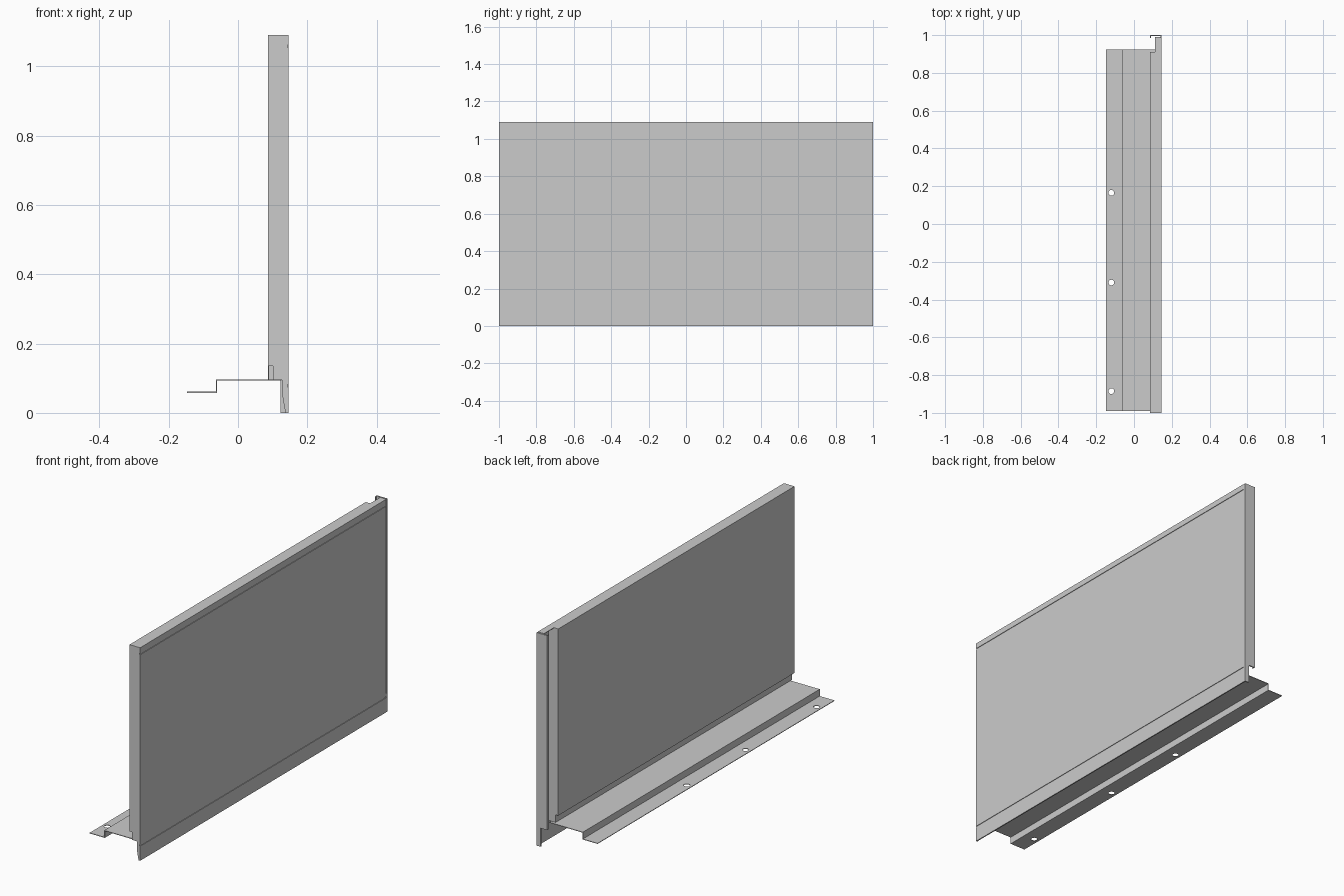
import bpy, bmesh

if "Cube" in bpy.data.objects:
    bpy.data.objects.remove(bpy.data.objects["Cube"])


def prism(name, pts, lo, hi, axis="y"):
    """Extrude a closed profile: (x, z) points along y, or (x, y) points along z."""
    bm = bmesh.new()
    place = (lambda p: (p[0], lo, p[1])) if axis == "y" else (lambda p: (p[0], p[1], lo))
    face = bm.faces.new([bm.verts.new(place(p)) for p in pts])
    new = bmesh.ops.extrude_face_region(bm, geom=[face])["geom"]
    shift = (0, hi - lo, 0) if axis == "y" else (0, 0, hi - lo)
    bmesh.ops.translate(bm, vec=shift, verts=[v for v in new if isinstance(v, bmesh.types.BMVert)])
    bmesh.ops.recalc_face_normals(bm, faces=bm.faces)
    mesh = bpy.data.meshes.new(name)
    bm.to_mesh(mesh)
    bm.free()
    ob = bpy.data.objects.new(name, mesh)
    bpy.context.collection.objects.link(ob)
    return ob


def rect(x0, x1, z0, z1):
    return [(x0, z0), (x1, z0), (x1, z1), (x0, z1)]


FRONT, BACK, TOP, T = 0.146, 0.086, 1.09, 0.003

# Outer face, with two shallow horizontal grooves
face = [(FRONT, TOP)]
for z in (1.058, 0.078):
    face += [(FRONT, z + 0.004), (FRONT - T, z + 0.004), (FRONT - T, z - 0.004), (FRONT, z - 0.004)]
face += [(FRONT, 0)]

# Main panel with skirt below and stepped back foot
prism("panel", [(BACK, 0.135), (BACK, TOP)] + face +
      [(FRONT - 2 * T, 0), (FRONT - 2 * T, 0.095), (0.101, 0.095), (0.101, 0.135)], -1, 0.91)

# Skin that carries on past the panel body to the joint
prism("joint_skin", [(FRONT - 2 * T, TOP)] + face + [(FRONT - 2 * T, 0)], 0.91, 0.986)
prism("joint_top", rect(0.111, FRONT - 2 * T, TOP - T, TOP), 0.91, 0.99)

# Hooked end plate with return lip
prism("joint_groove", rect(FRONT - 2 * T, FRONT - T, 0.095, TOP), 0.986, 0.994)
prism("end_plate", [(0.123, 0), (FRONT, 0), (FRONT, TOP), (BACK, TOP),
                    (BACK, 0.095), (0.123, 0.095)], 0.994, 1)
prism("end_lip", [(BACK, 0.985), (BACK + T, 0.985), (BACK + T, 0.994), (BACK, 0.994)],
      0.095, TOP, "z")
prism("skirt_corner", rect(FRONT - 2 * T, FRONT, 0, 0.095), 0.986, 0.994)

# Tapered flap closing the skirt at the other end
prism("skirt_flap", [(0.127, 0.095), (0.128, 0.05), (0.137, 0), (FRONT - 2 * T, 0),
                     (FRONT - 2 * T, 0.095)], -1, -0.997)

# Stepped mounting flange
flange = prism("mounting_flange", [
    (-0.147, 0.061), (-0.064, 0.061), (-0.064, 0.096), (0.125, 0.096), (0.125, 0.093),
    (-0.061, 0.093), (-0.061, 0.058), (-0.147, 0.058)], -0.99, 0.925)

# Fixing holes
for y in (-0.885, -0.31, 0.165):
    bpy.ops.mesh.primitive_cylinder_add(vertices=24, radius=0.015, depth=0.05,
                                        location=(-0.12, y, 0.06))
    cutter = bpy.context.object
    cutter.name = "hole_cutter"
    cutter.hide_render = True
    cutter.hide_set(True)
    mod = flange.modifiers.new("hole", "BOOLEAN")
    mod.operation = "DIFFERENCE"
    mod.solver = "EXACT"
    mod.object = cutter
